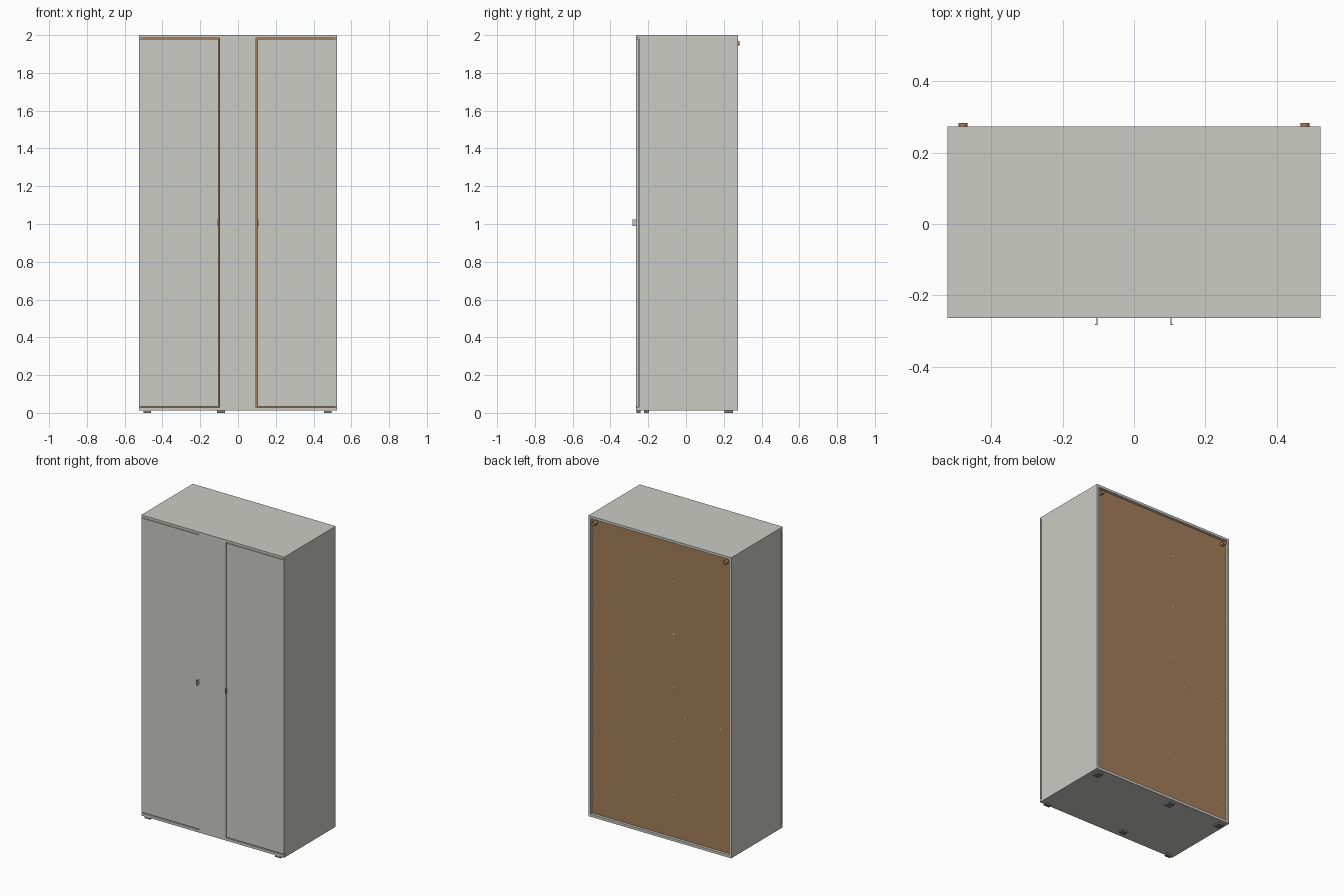
import bpy
import math

cube = bpy.data.objects.get("Cube")
if cube:
    bpy.data.objects.remove(cube, do_unlink=True)


def material(name, rgb):
    mat = bpy.data.materials.new(name)
    mat.use_nodes = True
    color = (*rgb, 1.0)
    mat.diffuse_color = color
    mat.node_tree.nodes["Principled BSDF"].inputs["Base Color"].default_value = color
    return mat


GREY = material("warm light grey", (0.6, 0.6, 0.56))
BROWN = material("brown fibreboard", (0.37, 0.205, 0.095))
DARK = material("dark grey plastic", (0.2, 0.2, 0.19))
STEEL = material("pale steel", (0.55, 0.57, 0.58))


def box(name, x, y, z, mat):
    """Box from (low, high) ranges on each axis."""
    spans = (x, y, z)
    bpy.ops.mesh.primitive_cube_add(size=1, location=[(a + b) / 2 for a, b in spans])
    ob = bpy.context.object
    ob.name = name
    ob.scale = [b - a for a, b in spans]
    bpy.ops.object.transform_apply(location=False, rotation=False, scale=True)
    ob.data.materials.append(mat)
    return ob


def peg(name, x, z, y, radius, mat, sides=12):
    """Short cylinder lying along the depth axis."""
    bpy.ops.mesh.primitive_cylinder_add(
        vertices=sides, radius=radius, depth=y[1] - y[0],
        location=(x, sum(y) / 2, z), rotation=(math.pi / 2, 0, 0))
    ob = bpy.context.object
    ob.name = name
    ob.data.materials.append(mat)
    bpy.ops.object.shade_smooth_by_angle()
    return ob


W = 0.523                     # half width
FRONT, BACK = -0.264, 0.274
CARCASS = -0.248              # front edge of the side panels
T = 0.016                     # board thickness
FOOT, FLOOR, CEILING = 0.012, 0.029, 1.984
REAR = 0.256                  # outer face of the recessed back board

# Carcass
box("top_panel", (-W, W), (FRONT, BACK), (CEILING, 2.0), GREY)
box("bottom_panel", (-W, W), (FRONT, BACK), (FOOT, FLOOR), GREY)
for side, s in (("left", 1), ("right", -1)):
    box(side + "_side_panel", sorted((s * W, s * (W - T))), (CARCASS, BACK),
        (FLOOR, CEILING), GREY)
box("back_board", (T - W, W - T), (REAR - 0.006, REAR), (FLOOR, CEILING), BROWN)

# Interior divider and shelf
box("divider", (-0.1, -0.084), (CARCASS, REAR - 0.006), (FLOOR, CEILING), GREY)
box("shelf", (T - W, -0.1), (-0.23, REAR - 0.006), (0.83, 0.846), GREY)

# Fixed centre panel between the doors
box("centre_panel", (-0.099, 0.096), (FRONT, CARCASS), (FLOOR, CEILING), GREY)

# Doors with their small edge pulls
for side, s in (("left", 1), ("right", -1)):
    box(side + "_door", sorted((s * 0.102, s * W)), (FRONT, CARCASS - 0.003),
        (0.035, 1.98), GREY)
    box(side + "_pull_tab", sorted((s * 0.102, s * 0.105)), (-0.283, FRONT),
        (0.99, 1.024), GREY)
    box(side + "_pull_lip", sorted((s * 0.102, s * 0.11)), (-0.283, -0.28),
        (0.99, 1.024), GREY)

# Feet in two rows
for x in (-0.48, -0.09, 0.475):
    front_y = (-0.222, -0.195) if x == -0.09 else (-0.262, -0.242)
    box("front_foot", (x - 0.02, x + 0.02), front_y, (0, FOOT), DARK)
    box("back_foot", (x - 0.02, x + 0.02), (0.205, 0.25), (0, FOOT), DARK)

# Wall spacers at the top rear corners
for s in (-1, 1):
    peg("wall_spacer", s * 0.48, 1.957, (REAR, 0.283), 0.013, BROWN, 20)

# Screw heads and nails on the rear
spots = [(-0.09, 0.313 + i * 0.3535) for i in range(5)]
spots += [(-0.18, 0.842), (-0.434, 0.838)]
for x, z in spots:
    peg("screw_head", x, z, (REAR - 0.001, REAR + 0.002), 0.006, STEEL)
for s in (-1, 1):
    for z in (0.15, 0.58, 1.0, 1.43, 1.87):
        peg("side_nail", s * 0.502, z, (REAR - 0.001, REAR + 0.002), 0.005, STEEL)
    for x in (0.23, 0.43):
        peg("bottom_nail", s * x, FLOOR + 0.006, (REAR - 0.001, REAR + 0.002), 0.005, STEEL)
